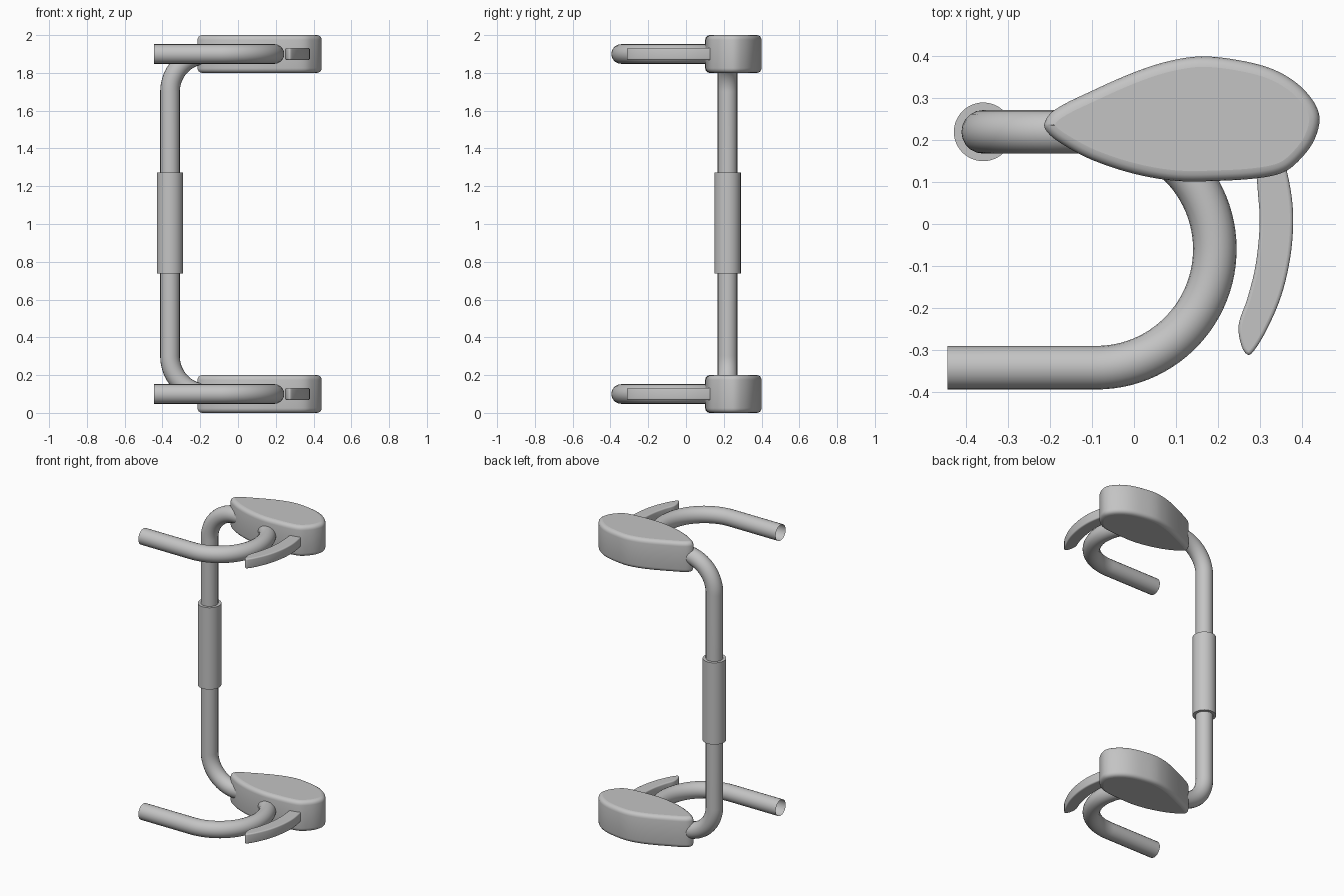
import bpy
import bmesh
from math import cos, sin, radians
from mathutils import Vector
from mathutils.geometry import interpolate_bezier

cube = bpy.data.objects.get("Cube")
if cube:
    bpy.data.objects.remove(cube, do_unlink=True)

GREY = (0.55, 0.55, 0.55, 1)
grey = bpy.data.materials.new("plain grey")
grey.use_nodes = True
grey.diffuse_color = GREY
grey.node_tree.nodes["Principled BSDF"].inputs["Base Color"].default_value = GREY

TUBE = 0.052
HEIGHTS = {"lower": 0.1, "upper": 1.9}


def add_object(name, mesh):
    obj = bpy.data.objects.new(name, mesh)
    bpy.context.collection.objects.link(obj)
    mesh.materials.clear()
    mesh.materials.append(grey)
    return obj


def arc(centre, u, v, radius, start, end, steps=20):
    """Points of an arc in the plane of directions u and v."""
    angles = [radians(start + (end - start) * i / steps) for i in range(steps + 1)]
    return [Vector(centre) + radius * (cos(a) * Vector(u) + sin(a) * Vector(v)) for a in angles]


def tube(name, path, radius):
    """Open round tube swept along a path."""
    curve = bpy.data.curves.new(name + " path", "CURVE")
    curve.dimensions = "3D"
    curve.bevel_depth = radius
    curve.bevel_resolution = 8
    spline = curve.splines.new("POLY")
    spline.points.add(len(path) - 1)
    for point, co in zip(spline.points, path):
        point.co = (*co, 1)
    helper = bpy.data.objects.new(name + " helper", curve)
    mesh = bpy.data.meshes.new_from_object(helper)
    bpy.data.objects.remove(helper)
    bpy.data.curves.remove(curve)
    mesh.polygons.foreach_set("use_smooth", [True] * len(mesh.polygons))
    return add_object(name, mesh)


def smooth_outline(points, steps=5):
    """Closed smooth curve through the points."""
    pts = [Vector((x, y, 0)) for x, y in points]
    n = len(pts)
    result = []
    for i in range(n):
        before, a, b, after = (pts[(i + k) % n] for k in (-1, 0, 1, 2))
        length = (b - a).length
        ta = (b - before).normalized() * length / 3
        tb = (after - a).normalized() * length / 3
        result += interpolate_bezier(a, a + ta, b - tb, b, steps + 1)[:-1]
    return result


def rounded_slab(name, outline, z, thickness, bevel):
    """Outline extruded in z with rounded rims and flat top and bottom."""
    bm = bmesh.new()
    base = bm.faces.new([bm.verts.new((p.x, p.y, z - thickness / 2)) for p in outline])
    top = bmesh.ops.extrude_face_region(bm, geom=[base], use_keep_orig=True)
    bmesh.ops.translate(bm, vec=(0, 0, thickness),
                        verts=[v for v in top["geom"] if isinstance(v, bmesh.types.BMVert)])
    bmesh.ops.recalc_face_normals(bm, faces=bm.faces)
    rims = [e for e in bm.edges if abs(e.verts[0].co.z - e.verts[1].co.z) < 0.001]
    bmesh.ops.bevel(bm, geom=rims, offset=bevel, segments=4, profile=0.5,
                    affect="EDGES", clamp_overlap=False)
    bm.normal_update()
    for face in bm.faces:
        face.smooth = abs(face.normal.z) < 0.999
    mesh = bpy.data.meshes.new(name)
    bm.to_mesh(mesh)
    bm.free()
    return add_object(name, mesh)


X, Y, Z = (1, 0, 0), (0, 1, 0), (0, 0, 1)

# Crossbar bent at both ends towards the hoods
bar = [Vector((0, 0.22, 0.1))]
bar += arc((-0.16, 0.22, 0.3), X, Z, 0.2, 270, 180)
bar += arc((-0.16, 0.22, 1.7), X, Z, 0.2, 180, 90)
bar.append(Vector((0, 0.22, 1.9)))
tube("crossbar", bar, TUBE)

# Thicker clamp sleeve in the middle of the crossbar
bpy.ops.mesh.primitive_cylinder_add(vertices=48, radius=0.07, depth=0.535,
                                    location=(-0.36, 0.22, 1.005))
sleeve = bpy.context.object
sleeve.name = "clamp_sleeve"
sleeve.data.materials.append(grey)
bpy.ops.object.shade_smooth_by_angle(angle=radians(40))

# Seen from above, the brake hood and the lever blade
HOOD = [(-0.214, 0.24), (-0.19, 0.272), (-0.1, 0.318), (0, 0.362), (0.08, 0.388),
        (0.16, 0.4), (0.25, 0.391), (0.33, 0.37), (0.39, 0.335), (0.43, 0.29),
        (0.443, 0.25), (0.43, 0.2), (0.4, 0.158), (0.36, 0.125), (0.3, 0.11),
        (0.2, 0.103), (0.1, 0.103), (0, 0.12), (-0.1, 0.153), (-0.17, 0.19),
        (-0.205, 0.217)]
LEVER = [(0.3, 0.17), (0.3, 0), (0.29, -0.1), (0.27, -0.18), (0.25, -0.24),
         (0.255, -0.285), (0.271, -0.312), (0.286, -0.303), (0.318, -0.25),
         (0.352, -0.17), (0.373, -0.08), (0.38, 0), (0.377, 0.06), (0.364, 0.13),
         (0.35, 0.17)]

for side, z in HEIGHTS.items():
    # Curved drop with an open end
    drop = [Vector((-0.445, -0.343, z))]
    drop += arc((-0.09, -0.06, z), X, Y, 0.283, -90, 55, 40)
    tube(side + "_drop", drop, TUBE)
    rounded_slab(side + "_hood", smooth_outline(HOOD), z, 0.2, 0.025)
    rounded_slab(side + "_brake_lever", smooth_outline(LEVER), z, 0.064, 0.008)
